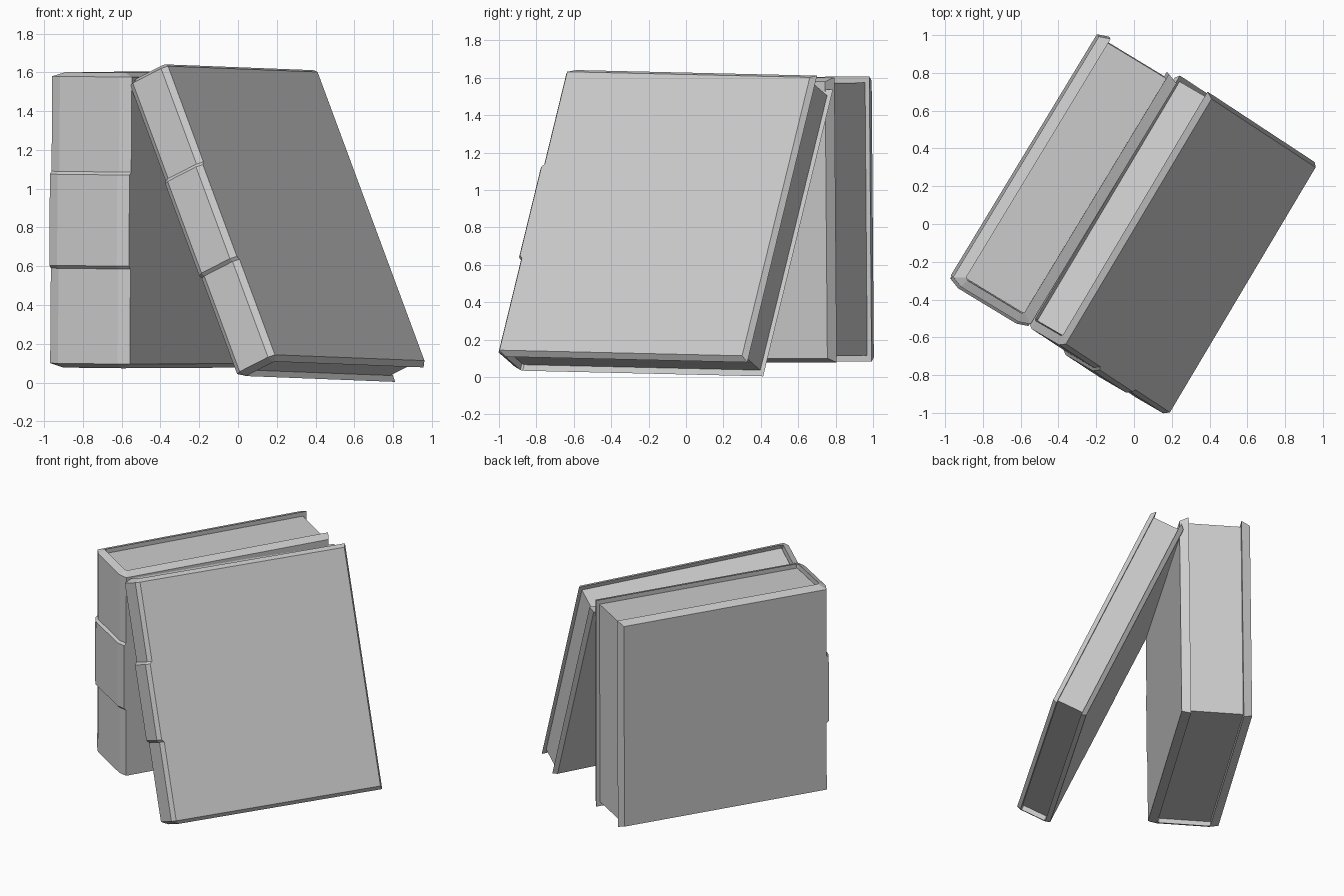
import bpy, bmesh
from mathutils import Vector, Matrix

if "Cube" in bpy.data.objects:
    bpy.data.objects.remove(bpy.data.objects["Cube"])

# Shared book proportions (x = spine to fore-edge, y = thickness, z = height)
L, T, H = 0.745, 0.24, 0.74      # half sizes of the outer cover
C = 0.06                         # board thickness
S = 0.022                        # slant of the board edges
BULGE = 0.016                    # raised middle of the spine


def frame(center, d, up, scale):
    """Matrix placing a book from its depth and up directions."""
    d = Vector(d).normalized()
    up = Vector(up)
    up = (up - d * up.dot(d)).normalized()
    side = up.cross(d)
    m = Matrix((d, side, up)).transposed().to_4x4()
    return Matrix.Translation(center) @ m @ Matrix.Diagonal((*scale, 1))


def profile(bulge):
    """Closed U-shaped section: outer loop, then the inner loop reversed."""
    outer = [(L, T), (-L - bulge, T), (-L - 0.022 - bulge, T - 0.06)]
    inner = [(L + S, T - C), (-L + 0.035, T - C), (-L + 0.025, T - C - 0.015)]
    outer += [(x, -y) for x, y in reversed(outer)]
    inner += [(x, -y) for x, y in reversed(inner)]
    return outer, inner


def add_object(name, bm, matrix):
    bm.transform(matrix)
    bmesh.ops.recalc_face_normals(bm, faces=bm.faces)
    mesh = bpy.data.meshes.new(name)
    bm.to_mesh(mesh)
    bm.free()
    bpy.context.collection.objects.link(bpy.data.objects.new(name, mesh))


def make_cover(name, matrix):
    bm = bmesh.new()
    levels = [(-H, 0), (-0.25, 0), (-0.235, BULGE),
              (0.235, BULGE), (0.25, 0), (H, 0)]
    rings = []
    for z, bulge in levels:
        outer, inner = profile(bulge)
        zi = z + (S if z == H else -S if z == -H else 0)
        ring = [bm.verts.new((x, y, z)) for x, y in outer]
        ring += [bm.verts.new((x, y, zi)) for x, y in reversed(inner)]
        rings.append(ring)
    for a, b in zip(rings, rings[1:]):
        for i in range(12):
            j = (i + 1) % 12
            bm.faces.new((a[i], a[j], b[j], b[i]))
    # slanted top and bottom board edges
    for ring in (rings[0], rings[-1]):
        for i in range(5):
            bm.faces.new((ring[i], ring[i + 1], ring[10 - i], ring[11 - i]))
    add_object(name, bm, matrix)


def make_pages(name, matrix):
    x0, x1 = -L + 0.03, L - 0.005
    bm = bmesh.new()
    bmesh.ops.create_cube(bm, size=1)
    box = Matrix.Translation(((x0 + x1) / 2, 0, 0)) @ Matrix.Diagonal(
        (x1 - x0, 2 * (T - C), 2 * (H - 0.01), 1))
    add_object(name, bm, matrix @ box)


books = {
    "upright_book": frame((-0.372, 0.237, 0.84), (0.518, 0.855, 0.003),
                          (0.009, -0.005, 1), (1, 1, 1)),
    "leaning_book": frame((0.203, -0.111, 0.823), (0.77, 1.295, -0.03),
                          (-0.55, 0.37, 1.495), (1.013, 0.513, 1.1)),
}
for name, matrix in books.items():
    make_cover(name + "_cover", matrix)
    make_pages(name + "_pages", matrix)
